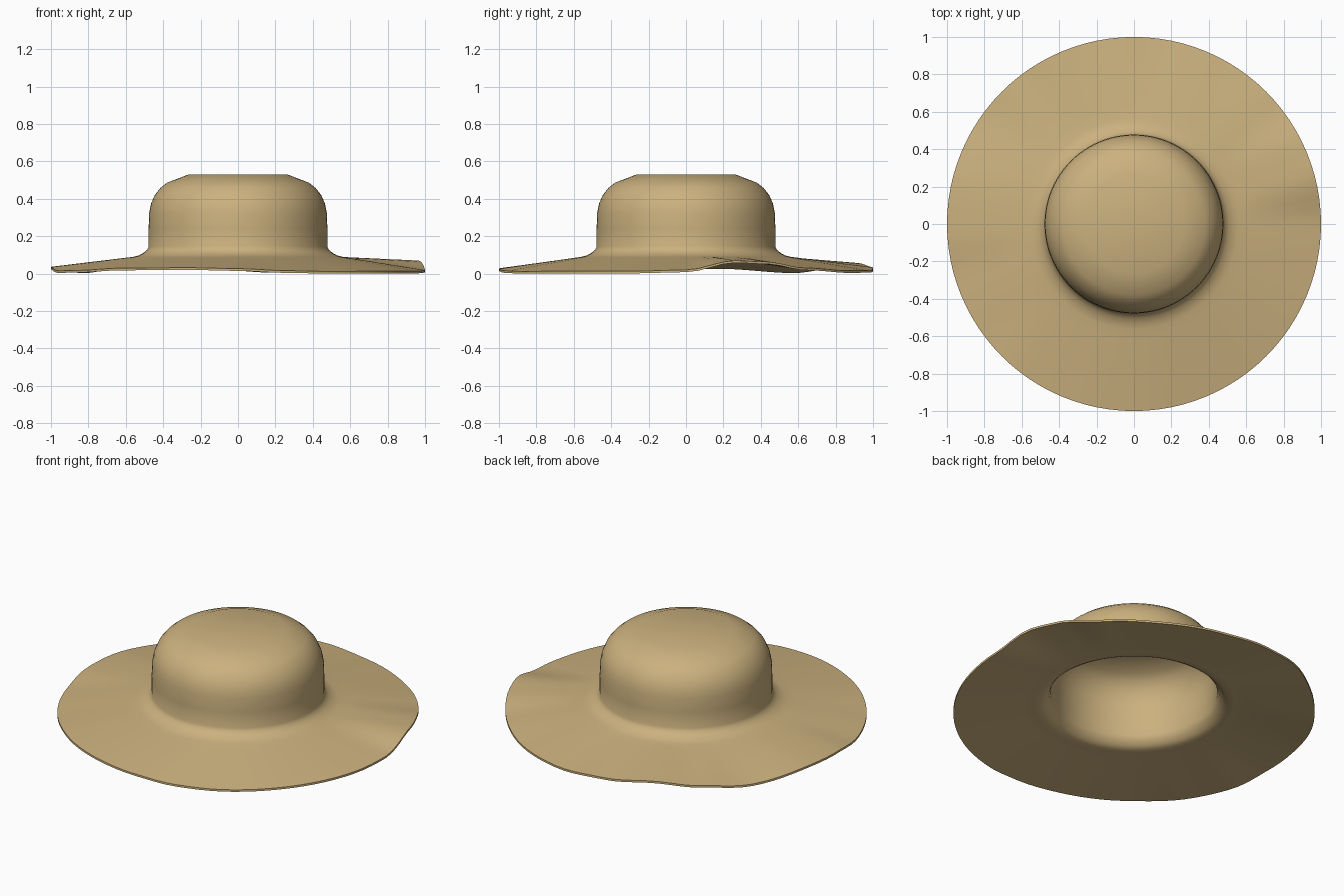
import bpy, bmesh, math

if "Cube" in bpy.data.objects:
    bpy.data.objects.remove(bpy.data.objects["Cube"])

SEG = 96

# rim height (z) by angle in degrees: the gentle waves of the brim edge
RIM = [(0, .02), (15, .07), (25, .064), (40, .03), (60, .016), (80, .018),
       (98, .036), (115, .058), (130, .036), (145, .015), (170, .038),
       (182, .036), (196, .016), (212, .018), (232, .03), (255, .032),
       (270, .027), (285, .016), (300, .012), (320, .014), (345, .014), (360, .02)]

# outer and inner crown profiles (radius, z), from the top down to the brim root
OUTER = [(.265, .53), (.38, .486), (.415, .458), (.445, .42), (.465, .375),
         (.475, .325), (.478, .24), (.478, .145), (.487, .126), (.507, .11),
         (.535, .096), (.56, .09)]
INNER = [(.26, .51), (.37, .468), (.405, .44), (.43, .405), (.45, .36),
         (.459, .31), (.461, .23), (.462, .13), (.472, .105), (.495, .08),
         (.52, .066), (.56, .066)]
RIM_THICKNESS = .012
BRIM_STEPS = 8


def rim_height(deg):
    for (a0, h0), (a1, h1) in zip(RIM, RIM[1:]):
        if a0 <= deg <= a1:
            t = (deg - a0) / (a1 - a0)
            t = t * t * (3 - 2 * t)
            return h0 + (h1 - h0) * t


def ring(bm, radius, height):
    verts = []
    for i in range(SEG):
        deg = 360 * i / SEG
        a = math.radians(deg)
        verts.append(bm.verts.new((radius * math.cos(a), radius * math.sin(a), height(deg))))
    return verts


def skin(bm, a, b):
    for i in range(SEG):
        j = (i + 1) % SEG
        bm.faces.new((a[i], b[i], b[j], a[j]))


def shell(bm, profile, drop):
    """Crown profile plus a brim sloping to the wavy rim; returns the rim ring."""
    rings = [ring(bm, r, lambda d, z=z: z) for r, z in profile]
    r0, z0 = profile[-1]
    for k in range(1, BRIM_STEPS + 1):
        t = k / BRIM_STEPS
        rings.append(ring(bm, r0 + (1 - r0) * t,
                          lambda d, t=t: z0 + (rim_height(d) - drop - z0) * t))
    for a, b in zip(rings, rings[1:]):
        skin(bm, a, b)
    # flat crown cap
    tip = bm.verts.new((0, 0, profile[0][1]))
    for i in range(SEG):
        bm.faces.new((tip, rings[0][i], rings[0][(i + 1) % SEG]))
    return rings[-1]


# hat: outer shell, inner lining shell and the rim edge between them
bm = bmesh.new()
top_rim = shell(bm, OUTER, 0)
low_rim = shell(bm, INNER, RIM_THICKNESS)
skin(bm, top_rim, low_rim)
bmesh.ops.recalc_face_normals(bm, faces=bm.faces)
for f in bm.faces:
    f.smooth = True

mesh = bpy.data.meshes.new("sun_hat")
bm.to_mesh(mesh)
bm.free()

# straw colour over the whole hat
straw = bpy.data.materials.new("straw_tan")
straw.diffuse_color = (.60, .44, .21, 1)
straw.use_nodes = True
straw.node_tree.nodes["Principled BSDF"].inputs["Base Color"].default_value = straw.diffuse_color
mesh.materials.append(straw)

hat = bpy.data.objects.new("sun_hat", mesh)
bpy.context.collection.objects.link(hat)

# keep the rim edge crisp
bpy.context.view_layer.objects.active = hat
hat.select_set(True)
bpy.ops.object.shade_smooth_by_angle(angle=math.radians(50))
